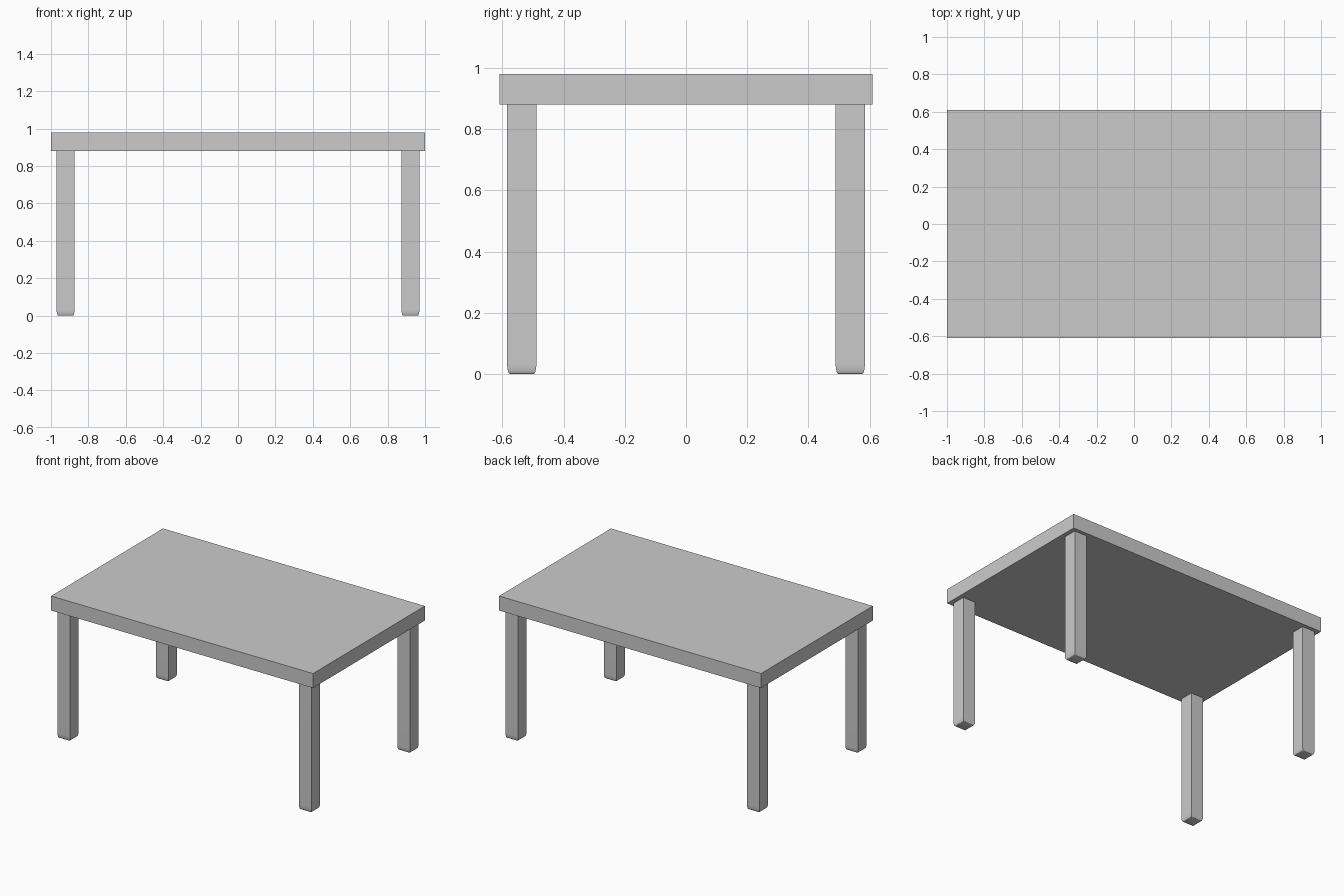
import bpy, bmesh
from math import radians, sin, cos

if "Cube" in bpy.data.objects:
    bpy.data.objects.remove(bpy.data.objects["Cube"])

TOP_Z, UNDER_Z = 0.98, 0.88
LEG_X, LEG_Y, LEG_R = 0.922, 0.537, 0.048


def add_object(name, bm, location):
    bmesh.ops.recalc_face_normals(bm, faces=bm.faces)
    mesh = bpy.data.meshes.new(name)
    bm.to_mesh(mesh)
    bm.free()
    obj = bpy.data.objects.new(name, mesh)
    obj.location = location
    bpy.context.collection.objects.link(obj)
    return obj


def square_loft(profile):
    """Stack square rings given as (half width, height) and cap both ends."""
    bm = bmesh.new()
    rings = [[bm.verts.new((sx * r, sy * r, z))
              for sx, sy in ((-1, -1), (1, -1), (1, 1), (-1, 1))]
             for r, z in profile]
    for a, b in zip(rings, rings[1:]):
        for i in range(4):
            j = (i + 1) % 4
            bm.faces.new((a[i], a[j], b[j], b[i]))
    bm.faces.new(rings[0][::-1])
    bm.faces.new(rings[-1])
    return bm


# Tabletop: plain sharp-edged slab
bm = bmesh.new()
bmesh.ops.create_cube(bm, size=1)
bmesh.ops.scale(bm, vec=(2, 1.22, TOP_Z - UNDER_Z), verts=bm.verts)
add_object("tabletop", bm, (0, 0, (TOP_Z + UNDER_Z) / 2))

# Legs: square posts whose feet curve in to a small flat base
inset, rise, steps = 0.009, 0.036, 6
foot = [(LEG_R - inset * (1 - sin(radians(90 * i / steps))),
         rise * (1 - cos(radians(90 * i / steps)))) for i in range(steps + 1)]
leg_profile = foot + [(LEG_R, UNDER_Z)]

for side, sx in (("left", -1), ("right", 1)):
    for end, sy in (("front", -1), ("back", 1)):
        leg = add_object(f"{end}_{side}_leg", square_loft(leg_profile),
                         (sx * LEG_X, sy * LEG_Y, 0))
        bpy.ops.object.select_all(action='DESELECT')
        leg.select_set(True)
        bpy.context.view_layer.objects.active = leg
        bpy.ops.object.shade_smooth_by_angle(angle=radians(35))
